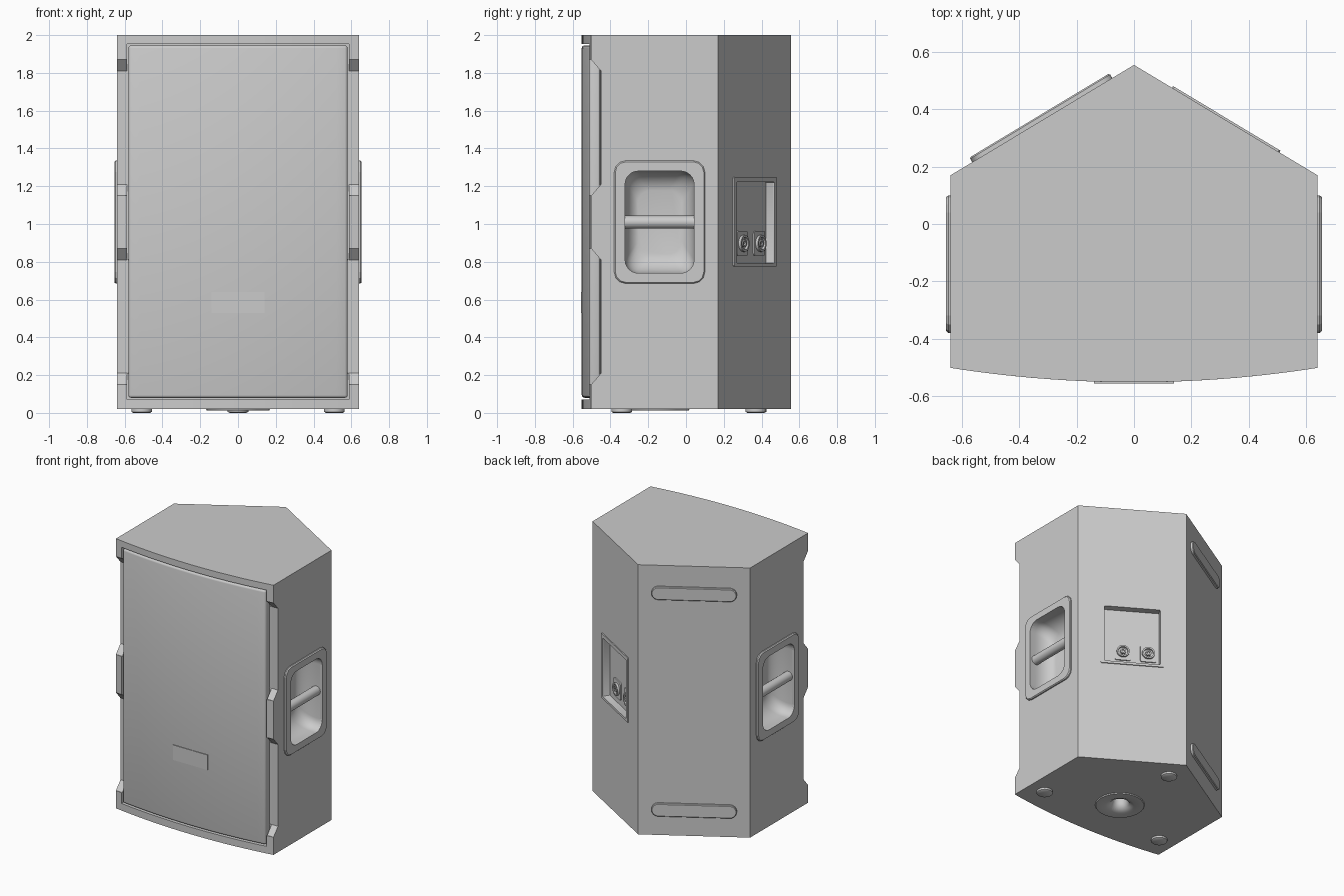
import bpy, bmesh
from math import cos, sin, pi, radians
from mathutils import Matrix, Vector

cube = bpy.data.objects.get("Cube")
if cube:
    bpy.data.objects.remove(cube, do_unlink=True)

grey = bpy.data.materials.new("cabinet grey")
grey.use_nodes = True
colour = (0.6, 0.6, 0.6, 1)
grey.diffuse_color = colour
grey.node_tree.nodes["Principled BSDF"].inputs["Base Color"].default_value = colour


def frame(origin, u, v, n):
    """Matrix that places local axes u, v, n at an origin."""
    m = Matrix((u, v, n)).transposed().to_4x4()
    m.translation = Vector(origin)
    return m


def loft(name, rings, m=Matrix(), closed=False):
    """Skin equal-length rings; cap the ends unless they join up."""
    bm = bmesh.new()
    vs = [[bm.verts.new(m @ Vector(p)) for p in r] for r in rings]
    pairs = list(zip(vs, vs[1:])) + ([(vs[-1], vs[0])] if closed else [])
    for a, b in pairs:
        for i in range(len(a)):
            j = (i + 1) % len(a)
            bm.faces.new((a[i], a[j], b[j], b[i]))
    if not closed:
        bm.faces.new(vs[0])
        bm.faces.new(vs[-1])
    bmesh.ops.recalc_face_normals(bm, faces=bm.faces)
    me = bpy.data.meshes.new(name)
    bm.to_mesh(me)
    bm.free()
    me.materials.append(grey)
    ob = bpy.data.objects.new(name, me)
    bpy.context.collection.objects.link(ob)
    return ob


def rounded(w, h, r, n, d=0.0, u=0.0, v=0.0):
    """Rounded rectangle ring with n segments per corner at depth d."""
    pts = []
    for k, (sx, sy) in enumerate(((1, 1), (-1, 1), (-1, -1), (1, -1))):
        for i in range(n + 1):
            a = (k + i / n) * pi / 2
            pts.append((u + sx * (w / 2 - r) + r * cos(a), v + sy * (h / 2 - r) + r * sin(a), d))
    return pts


def circle(r, d, n=32, u=0.0, v=0.0):
    return [(u + r * cos(2 * pi * i / n), v + r * sin(2 * pi * i / n), d) for i in range(n)]


def activate(ob):
    bpy.ops.object.select_all(action="DESELECT")
    ob.select_set(True)
    bpy.context.view_layer.objects.active = ob


def smooth(ob, angle=35):
    activate(ob)
    bpy.ops.object.shade_smooth_by_angle(angle=radians(angle))


def cut(ob, cutter, keep=False):
    mod = ob.modifiers.new("cut", "BOOLEAN")
    mod.object, mod.operation, mod.solver = cutter, "DIFFERENCE", "EXACT"
    activate(ob)
    bpy.ops.object.modifier_apply(modifier=mod.name)
    if not keep:
        bpy.data.objects.remove(cutter, do_unlink=True)


def bow(half, back=0.0, n=20):
    """Bowed front line from -half to half, in plan."""
    xs = [half * (2 * i / n - 1) for i in range(n + 1)]
    return [(x, -0.552 + 0.05 * (x / 0.64) ** 2 + back) for x in xs]


def prism(name, plan, z0, z1):
    return loft(name, [[(x, y, z) for x, y in plan] for z in (z0, z1)])


# Cabinet with a bowed front and a wedge back
cabinet = prism("cabinet", bow(0.64) + [(0.64, 0.17), (0, 0.555), (-0.64, 0.17)], 0.02, 2.0)

# Recess for the grille, and two scoops in each front side edge
cut(cabinet, prism("recess_cutter", [(-0.588, -0.8), (0.588, -0.8)] + bow(0.588, 0.06)[::-1], 0.072, 1.953))
scoop = ((-0.7, 0), (-0.502, 0), (-0.45, 0.06), (-0.45, 0.66), (-0.502, 0.72), (-0.7, 0.72))
for s in (1, -1):
    for z in (1.15, 0.15):
        cut(cabinet, loft("scoop_cutter", [[(s * x, y, z + h) for y, h in scoop] for x in (0.57, 0.7)]))

# Curved grille with soft edges and a badge plate
grille = prism("grille", bow(0.58) + bow(0.58, 0.058)[::-1], 0.08, 1.945)
bevel = grille.modifiers.new("soft edge", "BEVEL")
bevel.width, bevel.segments, bevel.angle_limit = 0.014, 3, radians(40)
activate(grille)
bpy.ops.object.modifier_apply(modifier=bevel.name)
smooth(grille)
prism("badge", [(-0.14, -0.556), (0.14, -0.556), (0.14, -0.54), (-0.14, -0.54)], 0.53, 0.64)

# Side handles: raised surround, scooped bowl and bar
for s, side in ((1, "left"), (-1, "right")):
    m = frame((s * 0.64, -0.14, 1.01), (0, 1, 0), (0, 0, 1), (s, 0, 0))
    plate = loft(side + "_handle_surround",
                 [rounded(0.48, 0.65, 0.06, 3, -0.004), rounded(0.48, 0.65, 0.06, 3, 0.008),
                  rounded(0.468, 0.638, 0.055, 3, 0.015)], m)
    rings = [rounded(0.365, 0.54, 0.07, 6, 0.05)]
    for i in range(9):
        a = i / 8 * pi / 2 * 0.9
        k = 0.16 * (1 - cos(a))
        rings.append(rounded(0.365 - k, 0.54 - k * 1.5, 0.07, 6, -0.03 - 0.13 * sin(a)))
    bowl = loft("bowl_cutter", rings, m)
    cut(plate, bowl, keep=True)
    cut(cabinet, bowl)
    bar = loft(side + "_handle_bar",
               [[(u, y, z) for y, z, u in circle(0.034, e, 24, 0, -0.035)] for e in (-0.19, 0.19)],
               m @ frame((0, 0, 0), (1, 0, 0), (0, 1, 0), (0, 0, 1)))
    smooth(bar)

# Connector panel on one back face
t = Vector((-0.64, 0.385, 0)).normalized()
n = Vector((-t.y * -1, -t.x, 0))
m = frame((0.32, 0.3625, 1.012), t, (0, 0, 1), n)
panel = loft("connector_surround", [rounded(0.437, 0.475, 0.005, 1, d) for d in (-0.004, 0.007)], m)
well = loft("well_cutter", [rounded(0.385, 0.43, 0.006, 2, d, 0, -0.005) for d in (-0.045, 0.05)], m)
cut(panel, well, keep=True)
cut(cabinet, well)
for i, u in enumerate((-0.058, 0.117)):
    name = "socket_%d" % (i + 1)
    v = -0.115
    loft(name + "_plate", [rounded(0.11, 0.13, 0.012, 3, d, u, v) for d in (-0.047, -0.037)], m)
    ring = loft(name + "_ring", [circle(r, d, 24, u, v) for r, d in
                ((0.044, -0.04), (0.044, -0.022), (0.033, -0.022), (0.033, -0.04))], m, closed=True)
    smooth(ring)
    core = loft(name + "_core", [circle(r, d, 24, u, v) for r, d in
                ((0.02, -0.04), (0.02, -0.024), (0.01, -0.024), (0.01, -0.034))], m)
    smooth(core)

# Long rounded rest pads on the other back face
m = frame((-0.32, 0.3625, 0), (-t.x, t.y, 0), (0, 0, 1), (-n.x, n.y, 0))
for z, where in ((1.80, "upper"), (0.21, "lower")):
    pad = loft(where + "_rest_pad", [rounded(0.57, 0.095, 0.047, 8, -0.004, 0, z),
               rounded(0.57, 0.095, 0.047, 8, 0.014, 0, z),
               rounded(0.56, 0.085, 0.042, 8, 0.019, 0, z)], m)
    smooth(pad)

# Pole socket flange under the cabinet
m = Matrix.Translation((0, -0.15, 0))
cut(cabinet, loft("pole_cutter", [circle(0.09, d) for d in (-0.1, 0.14)], m))
flange = loft("pole_socket", [circle(r, z) for r, z in
              ((0.17, 0.022), (0.165, 0.013), (0.1, 0.013), (0.065, 0.03), (0.05, 0.06),
               (0.048, 0.13), (0.02, 0.15), (0.005, 0.155), (0.005, 0.16), (0.095, 0.16), (0.095, 0.022))],
              m, closed=True)
smooth(flange, 50)

# Feet
for i, (x, y) in enumerate(((-0.51, -0.34), (0.51, -0.34), (0, 0.37))):
    foot = loft("foot_%d" % (i + 1), [circle(r, z, 24, x, y) for r, z in
                ((0.055, 0.024), (0.055, 0.006), (0.045, 0))])
    smooth(foot)

smooth(cabinet, 30)
